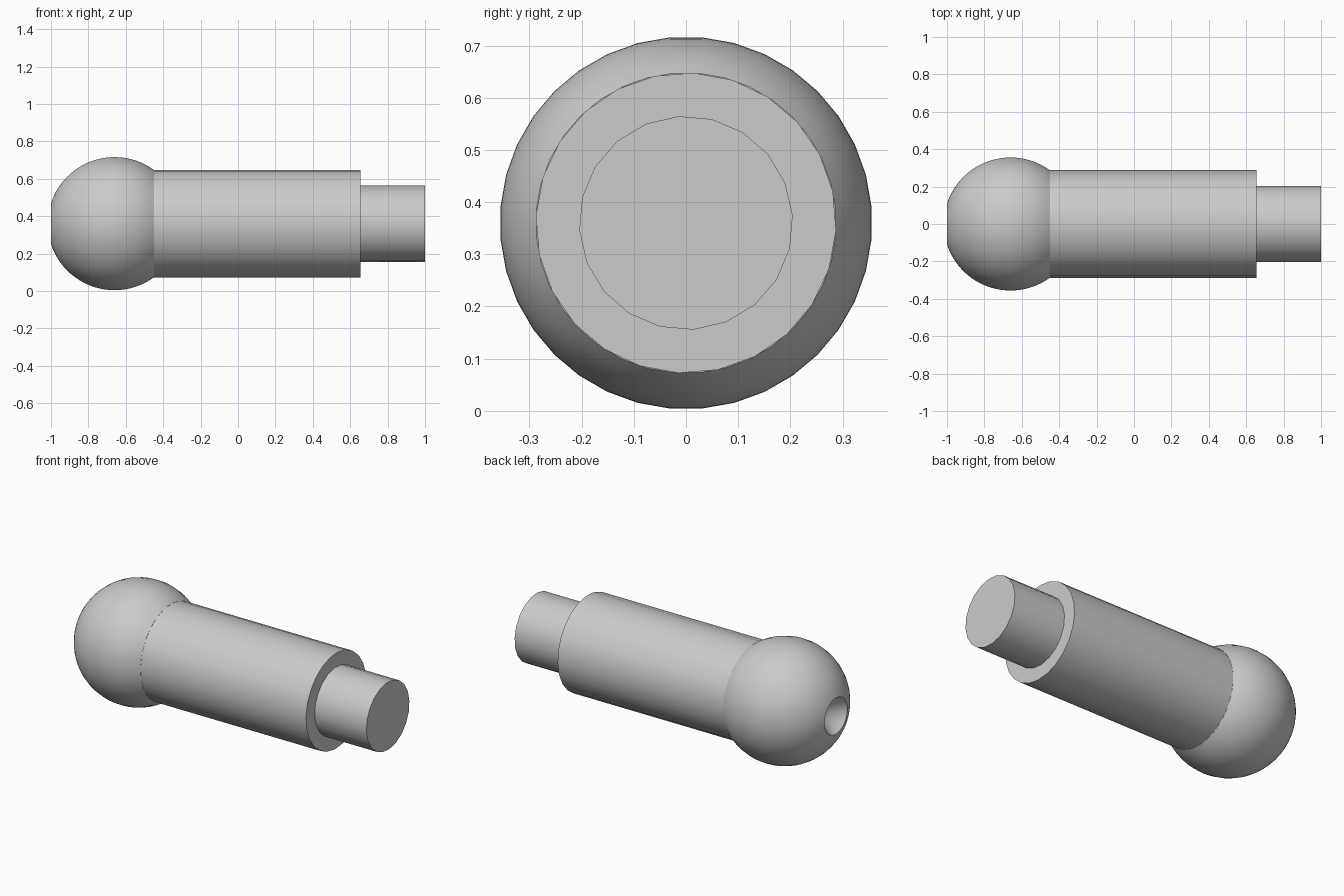
import bpy
import math

AXIS_Z = 0.36      # height of the long axis
BALL_X = -0.66
BALL_R = 0.357
BODY_R = 0.288
NECK_R = 0.205

cube = bpy.data.objects.get("Cube")
if cube:
    bpy.data.objects.remove(cube, do_unlink=True)

grey = bpy.data.materials.new("light grey")
grey.use_nodes = True
colour = (0.6, 0.6, 0.6, 1)
grey.diffuse_color = colour
grey.node_tree.nodes["Principled BSDF"].inputs["Base Color"].default_value = colour


def lathe(name, profile, sides, turn=0.0):
    """Revolve (x, radius) points around the long axis; ends lie on the axis."""
    verts, faces, rings = [], [], []
    for x, r in profile:
        count = sides if r > 0 else 1
        rings.append([len(verts) + i for i in range(count)])
        for i in range(count):
            a = turn + math.tau * i / sides
            verts.append((x, r * math.sin(a), AXIS_Z + r * math.cos(a)))
    for a, b in zip(rings, rings[1:]):
        for i in range(sides):
            j = (i + 1) % sides
            if len(a) == 1:
                faces.append((a[0], b[i], b[j]))
            elif len(b) == 1:
                faces.append((a[i], b[0], a[j]))
            else:
                faces.append((a[i], b[i], b[j], a[j]))
    mesh = bpy.data.meshes.new(name)
    mesh.from_pydata(verts, [], [f[::-1] for f in faces])
    mesh.materials.append(grey)
    obj = bpy.data.objects.new(name, mesh)
    bpy.context.collection.objects.link(obj)
    bpy.ops.object.select_all(action="DESELECT")
    obj.select_set(True)
    bpy.context.view_layer.objects.active = obj
    bpy.ops.object.shade_smooth_by_angle(angle=math.radians(30))
    return obj


# Ball with its tip cut off and a tapered socket sunk into the end
start = math.acos((BALL_X + 1) / BALL_R)
end = math.pi - math.asin(BODY_R / BALL_R)
steps = 24
arc = []
for i in range(steps + 1):
    t = start + (end - start) * i / steps
    arc.append((BALL_X - BALL_R * math.cos(t), BALL_R * math.sin(t)))
lathe("ball_end", [(-0.85, 0)] + arc + [(arc[-1][0], 0)], 36, math.radians(5))

# Thick body and the narrower stub at its far end
lathe("body", [(-0.5, 0), (-0.5, BODY_R), (0.655, BODY_R), (0.655, 0)], 24, 0.05)
lathe("stub", [(0.6, 0), (0.6, NECK_R), (1, NECK_R), (1, 0)], 20, -0.07)
